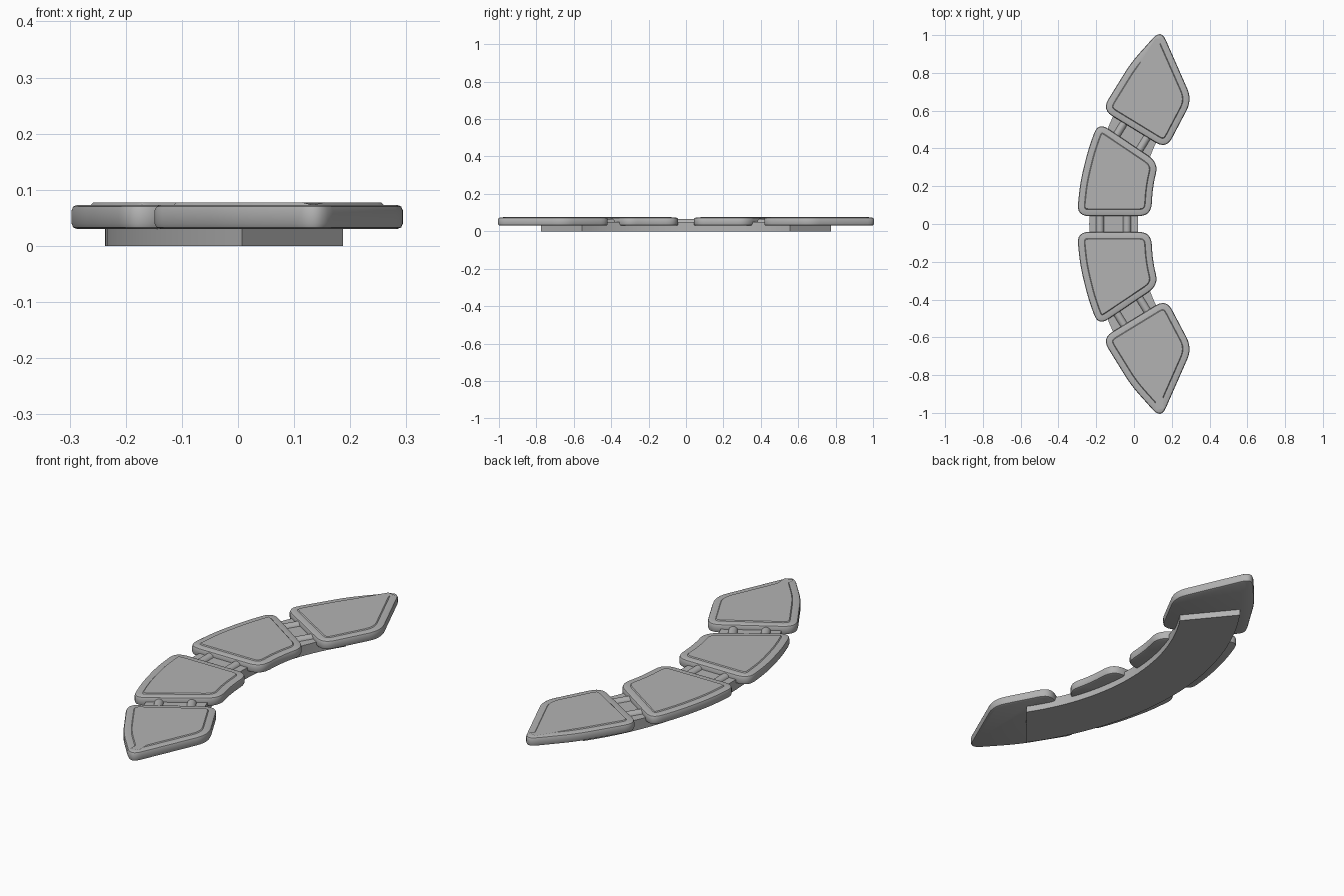
import bpy, bmesh, math
from mathutils import Vector

cube = bpy.data.objects.get("Cube")
if cube:
    bpy.data.objects.remove(cube, do_unlink=True)

grey = bpy.data.materials.new("mid grey")
grey.use_nodes = True
grey.diffuse_color = (0.45, 0.45, 0.45, 1)
grey.node_tree.nodes["Principled BSDF"].inputs["Base Color"].default_value = (0.45, 0.45, 0.45, 1)


def finish(name, bm):
    bmesh.ops.recalc_face_normals(bm, faces=bm.faces)
    mesh = bpy.data.meshes.new(name)
    bm.to_mesh(mesh)
    bm.free()
    obj = bpy.data.objects.new(name, mesh)
    bpy.context.collection.objects.link(obj)
    mesh.materials.append(grey)
    bpy.ops.object.select_all(action="DESELECT")
    obj.select_set(True)
    bpy.context.view_layer.objects.active = obj
    bpy.ops.object.shade_smooth_by_angle(angle=math.radians(35))
    return obj


def rounded(points, radius, steps=6):
    """Replace each corner of a polygon with a short curve."""
    pts = [Vector(p) for p in points]
    out = []
    for i, p in enumerate(pts):
        ends = []
        for q in (pts[i - 1], pts[(i + 1) % len(pts)]):
            d = q - p
            ends.append(p + d.normalized() * min(radius, d.length * 0.45))
        for k in range(steps + 1):
            t = k / steps
            out.append(ends[0] * (1 - t) ** 2 + p * 2 * t * (1 - t) + ends[1] * t * t)
    return out


def prism(outline, z0, z1):
    """Extrude an outline upwards, returning the mesh and its top face."""
    bm = bmesh.new()
    low = [bm.verts.new((p[0], p[1], z0)) for p in outline]
    high = [bm.verts.new((p[0], p[1], z1)) for p in outline]
    bm.faces.new(low)
    top = bm.faces.new(high)
    n = len(low)
    for i in range(n):
        j = (i + 1) % n
        bm.faces.new((low[i], low[j], high[j], high[i]))
    bmesh.ops.recalc_face_normals(bm, faces=bm.faces)
    return bm, top


def pad(name, corners, side):
    """Rounded pad with softened rims and a slightly raised panel on top."""
    outline = [(p.x, p.y * side) for p in rounded(corners, 0.065)]
    bm, top = prism(outline, 0.03, 0.073)
    rims = [e for e in bm.edges if abs(e.verts[0].co.z - e.verts[1].co.z) < 1e-5]
    bmesh.ops.bevel(bm, geom=rims, offset=0.01, segments=2, profile=0.5, affect="EDGES")
    top = max(bm.faces, key=lambda f: (f.calc_center_median().z, f.calc_area()))
    bmesh.ops.inset_region(bm, faces=[top], thickness=0.024, use_even_offset=True)
    bmesh.ops.inset_region(bm, faces=[top], thickness=0.004, depth=0.004, use_even_offset=True)
    finish(name, bm)


def rod(name, x, y, angle, length):
    """Round link lying across a gap."""
    bm = bmesh.new()
    bmesh.ops.create_cone(bm, cap_ends=True, segments=20, radius1=0.021, radius2=0.021, depth=length)
    obj = finish(name, bm)
    obj.location = (x, y, 0.044)
    obj.rotation_euler = (math.pi / 2, 0, angle)


# Curved backing strip between two arcs
def arc(cx, radius, y_end, steps=32):
    ys = [y_end * (2 * i / steps - 1) for i in range(steps + 1)]
    return [(cx - math.sqrt(radius ** 2 - y * y), y) for y in ys]


band = arc(1.116, 1.353, 0.775) + arc(1.026, 1.006, 0.555)[::-1]
finish("backing_strip", prism(band, 0, 0.05)[0])

# Pads and links, mirrored front to back
inner = [(-0.19, 0.54), (0.13, 0.325), (0.1, 0.2), (0.09, 0.042), (-0.303, 0.042),
         (-0.285, 0.22), (-0.245, 0.387)]
outer = [(0.143, 1.032), (0.308, 0.657), (0.171, 0.397), (-0.17, 0.605), (-0.016, 0.854)]
for side, end in ((1, "back"), (-1, "front")):
    pad(end + "_inner_pad", inner, side)
    pad(end + "_outer_pad", outer, side)
    for x, y, label in ((-0.074, 0.5, "outer"), (0.048, 0.424, "inner")):
        rod(f"{end}_{label}_link", x, y * side, -0.55 * side, 0.16)
for x, label in ((-0.18, "outer"), (-0.037, "inner")):
    rod(f"middle_{label}_link", x, 0, 0, 0.16)
